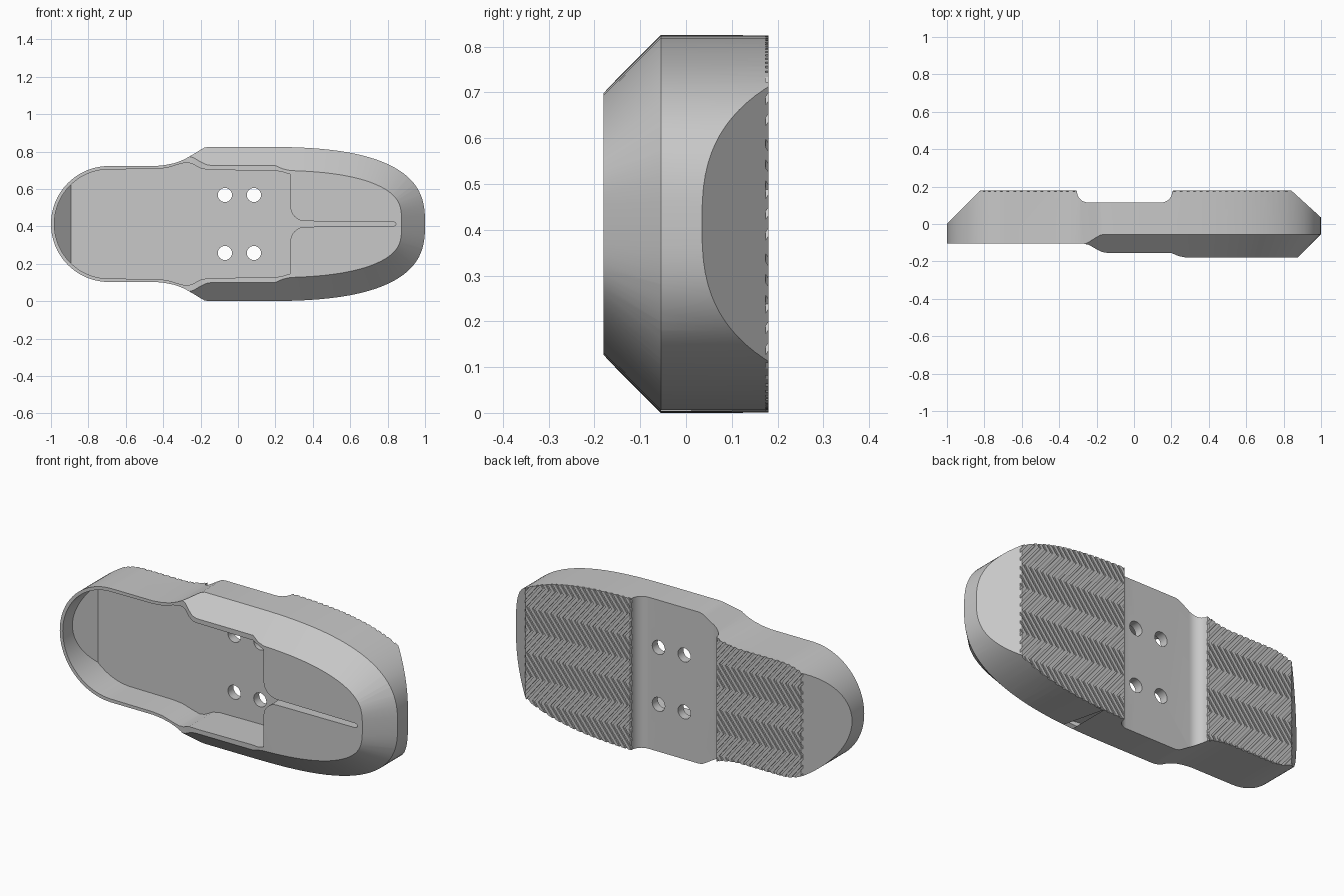
import bpy
import bmesh
from math import sin, cos, radians
from mathutils import Vector

default = bpy.data.objects.get("Cube")
if default:
    bpy.data.objects.remove(default)

MID = 0.4125      # half of the width, also the height of the centre line
BACK = 0.18       # tread plane
FRONT = -0.18     # toe face plane


def arc(cx, cy, r, a0, a1, steps):
    angles = [radians(a0 + (a1 - a0) * i / steps) for i in range(steps + 1)]
    return [(cx + r * cos(a), cy + r * sin(a)) for a in angles]


def mirrored(half):
    """Close a half outline whose ends lie on the centre line."""
    return half + [(x, -h) for x, h in reversed(half[1:-1])]


def make_object(name, rings):
    """Closed solid through rings of equal length, facing outwards."""
    bm = bmesh.new()
    loops = [[bm.verts.new(p) for p in ring] for ring in rings]
    n = len(loops[0])
    for a, b in zip(loops, loops[1:]):
        for i in range(n):
            j = (i + 1) % n
            bm.faces.new((a[i], a[j], b[j], b[i]))
    bm.faces.new(list(reversed(loops[0])))
    bm.faces.new(loops[-1])
    if bm.calc_volume(signed=True) < 0:
        bmesh.ops.reverse_faces(bm, faces=bm.faces)
    mesh = bpy.data.meshes.new(name)
    bm.to_mesh(mesh)
    bm.free()
    obj = bpy.data.objects.new(name, mesh)
    bpy.context.collection.objects.link(obj)
    return obj


def plan(points, y):
    return [(x, y, h + MID) for x, h in points]


def plan_prism(points, y0, y1):
    return [plan(points, y0), plan(points, y1)]


def side_prism(points, z0=-0.2, z1=1.1):
    return [[(x, y, z) for x, y in points] for z in (z0, z1)]


def combine(target, tools, operation):
    """Apply one boolean with all tools, then remove them."""
    group = bpy.data.collections.new("cutters")
    for tool in tools:
        tool.hide_render = True
        group.objects.link(tool)
    mod = target.modifiers.new("cut", 'BOOLEAN')
    mod.operation = operation
    mod.solver = 'EXACT'
    mod.operand_type = 'COLLECTION'
    mod.collection = group
    deps = bpy.context.evaluated_depsgraph_get()
    mesh = bpy.data.meshes.new_from_object(target.evaluated_get(deps))
    target.modifiers.clear()
    target.data = mesh
    for tool in tools:
        bpy.data.objects.remove(tool)
    bpy.data.collections.remove(group)


# Side profile: stepped front, sloped ends, filleted recess across the back
profile = [(-1.1, -0.105), (-0.27, -0.105), (-0.24, -0.112), (-0.20, -0.135),
           (-0.17, -0.15), (-0.14, -0.155), (0.20, -0.155), (0.24, -0.172),
           (0.28, FRONT), (1.1, FRONT), (1.1, -0.056), (0.84, BACK), (0.21, BACK)]
profile += arc(0.145, 0.175, 0.06, 0, -90, 8)
profile += arc(-0.245, 0.175, 0.06, -90, -180, 8)
profile += [(-0.31, BACK), (-0.82, BACK), (-1.1, -0.1)]
sole = make_object("shoe_sole", side_prism(profile))

# Zigzag tread grooves on the heel and toe pads
band, reach, width, pitch = 0.125, 0.1, 0.014, 0.0363
grooves = []
for k in range(51):
    x0 = -0.9113 + k * pitch
    line = [(x0 + (0 if i % 2 else reach), 0.45 - i * band) for i in range(9)]
    strip = line + [(x + width, h) for x, h in reversed(line)]
    if x0 + reach + width > 0.21 or x0 < -0.31:
        grooves.append(make_object("groove", plan_prism(strip, 0.1735, 0.1812)))
combine(sole, grooves, 'DIFFERENCE')

# Outline: round heel, waist curve, rounded toe
power = 2 / 2.75
toe = []
for i in range(31):
    t = radians(90 * (1 - i / 30))
    toe.append((0.1 + 0.9 * max(cos(t), 0) ** power, MID * max(sin(t), 0) ** power))
toe[-1] = (1.0, 0.0)
heel = arc(-0.69, 0, 0.31, 180, 90, 20)
heel[0] = (-1.0, 0.0)
waist = [(-0.44, 0.31), (-0.39, 0.315), (-0.34, 0.325), (-0.29, 0.344),
         (-0.24, 0.372), (-0.20, 0.397), (-0.18, 0.408), (-0.16, MID)]
outline = make_object("outline", plan_prism(mirrored(heel + waist + toe), -0.4, 0.4))
combine(sole, [outline], 'INTERSECT')


# Bevelled toe edge
def offset(points, d):
    out = []
    for i, p in enumerate(points):
        a = Vector(points[max(i - 1, 0)])
        b = Vector(points[min(i + 1, len(points) - 1)])
        t = (b - a).normalized()
        out.append((p[0] - t.y * d, p[1] + t.x * d))
    return out


edge = [(-1.3, MID), (-0.6, MID)] + toe


def bevel_ring(d, y):
    half = offset(edge, d)
    half[-1] = (1.0 + d, 0.0)
    return plan(half + [(x, -h) for x, h in reversed(half[:-1])], y)


bevel = make_object("bevel", [bevel_ring(0.05, 0.3), bevel_ring(0.05, -0.005),
                              bevel_ring(-0.135, -0.19)])
combine(sole, [bevel], 'INTERSECT')

# Front pocket with a sloped heel wall and a narrow slit into the toe
pocket_half = arc(-0.69, 0, 0.292, 180, 90, 20)
pocket_half[0] = (-0.982, 0.0)
pocket_half += [(-0.44, 0.294), (-0.38, 0.300), (-0.32, 0.318), (-0.28, 0.328),
                (-0.25, 0.324), (-0.20, 0.298), (-0.16, 0.289), (0.20, 0.285),
                (0.24, 0.278), (0.28, 0.265)]
pocket_half += arc(0.36, 0.095, 0.08, 180, 270, 8)
pocket_half += [(0.83, 0.012), (0.842, 0.007), (0.845, 0.0)]
pocket = make_object("pocket", plan_prism(mirrored(pocket_half), -0.35, 0.3))
floor = [(-1.2, -0.3), (1.0, -0.3), (1.0, 0.068), (-0.892, 0.068), (-1.2, -0.24)]
combine(pocket, [make_object("floor", side_prism(floor))], 'INTERSECT')
combine(sole, [pocket], 'DIFFERENCE')

# Four bolt holes
holes = [make_object("hole", plan_prism(arc(x, h, 0.038, 0, 345, 23), 0.0, 0.3))
         for x in (-0.07, 0.085) for h in (-0.155, 0.155)]
combine(sole, holes, 'DIFFERENCE')

# Material and shading
grey = bpy.data.materials.new("plain grey")
grey.use_nodes = True
colour = (0.58, 0.58, 0.58, 1.0)
grey.diffuse_color = colour
grey.node_tree.nodes["Principled BSDF"].inputs["Base Color"].default_value = colour
sole.data.materials.clear()
sole.data.materials.append(grey)
for face in sole.data.polygons:
    face.material_index = 0

bpy.ops.object.select_all(action='DESELECT')
sole.select_set(True)
bpy.context.view_layer.objects.active = sole
bpy.ops.object.shade_smooth_by_angle(angle=radians(25))
